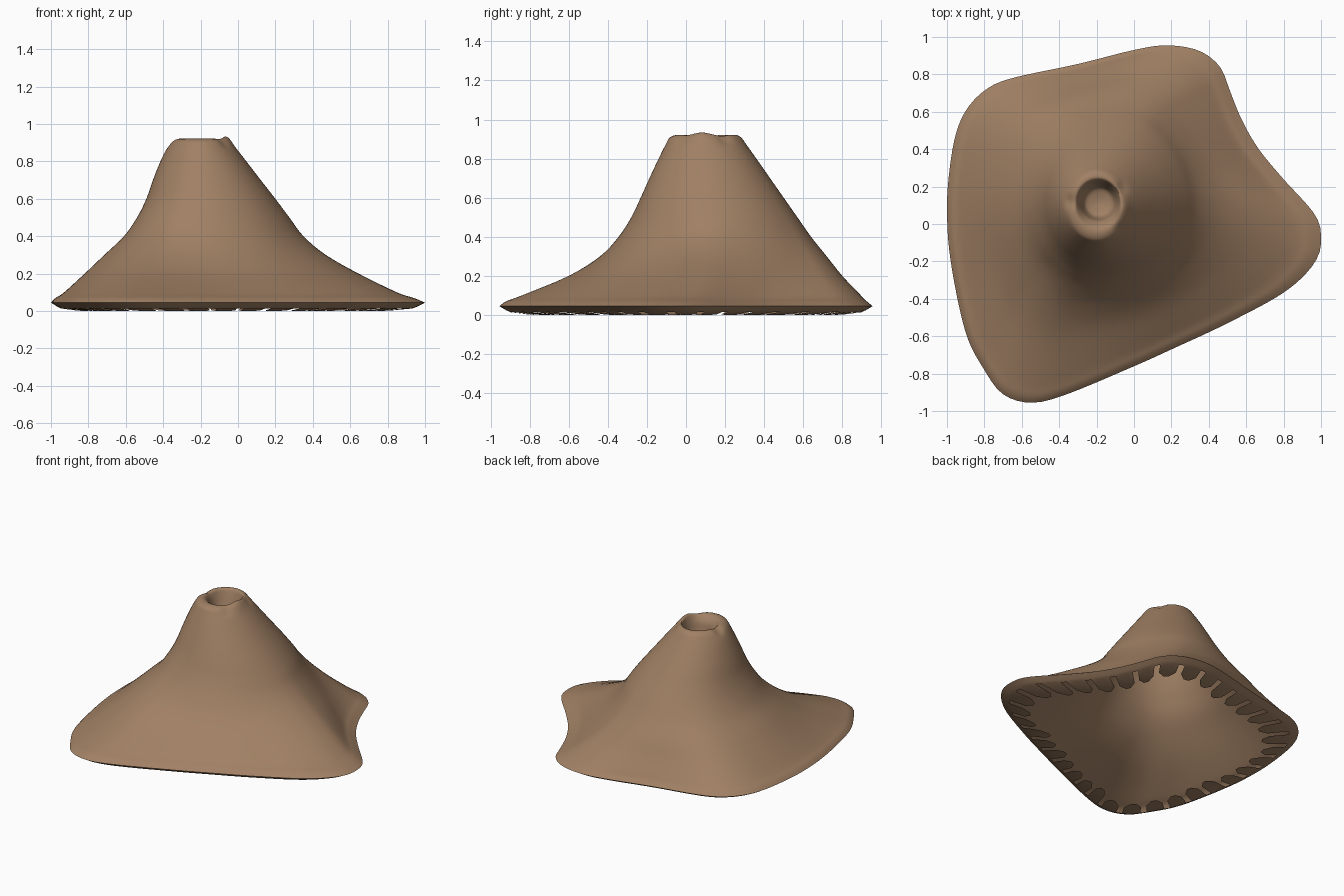
import bpy, bmesh, math, random

if "Cube" in bpy.data.objects:
    bpy.data.objects.remove(bpy.data.objects["Cube"])

random.seed(4)
N = 140                                  # points around each ring

rock = bpy.data.materials.new("brown rock")
rock.diffuse_color = (0.352, 0.216, 0.127, 1)
rock.use_nodes = True
rock.node_tree.nodes["Principled BSDF"].inputs["Base Color"].default_value = rock.diffuse_color


def catmull(p0, p1, p2, p3, t):
    return [0.5 * (2*b + (c - a)*t + (2*a - 5*b + 4*c - d)*t*t + (3*b - a - 3*c + d)*t**3)
            for a, b, c, d in zip(p0, p1, p2, p3)]


def smooth(points, steps, closed):
    n, out = len(points), []
    for i in range(n if closed else n - 1):
        q = [points[(i + k) % n if closed else min(max(i + k, 0), n - 1)] for k in (-1, 0, 1, 2)]
        out += [catmull(*q, s / steps) for s in range(steps)]
    return out if closed else out + [list(points[-1])]


def resample(loop, count):
    loop = loop + [loop[0]]
    dist = [0]
    for a, b in zip(loop, loop[1:]):
        dist.append(dist[-1] + math.dist(a, b))
    out, j = [], 0
    for i in range(count):
        d = dist[-1] * i / count
        while dist[j + 1] <= d:
            j += 1
        t = (d - dist[j]) / (dist[j + 1] - dist[j])
        out.append([a + (b - a) * t for a, b in zip(loop[j], loop[j + 1])])
    return out


def fit(loop):
    """Rescale a loop so it spans -1..1 on both axes."""
    lo = [min(p[k] for p in loop) for k in (0, 1)]
    hi = [max(p[k] for p in loop) for k in (0, 1)]
    return [[2 * (p[k] - lo[k]) / (hi[k] - lo[k]) - 1 for k in (0, 1)] for p in loop]


def finish(bm, name):
    mesh = bpy.data.meshes.new(name)
    bm.to_mesh(mesh)
    bm.free()
    mesh.materials.append(rock)
    ob = bpy.data.objects.new(name, mesh)
    bpy.context.collection.objects.link(ob)
    bpy.ops.object.select_all(action='DESELECT')
    ob.select_set(True)
    bpy.context.view_layer.objects.active = ob
    bpy.ops.object.shade_smooth_by_angle(angle=math.radians(45))


# Foot outline, seen from above
outline = [(1, -.06), (.96, .06), (.79, .25), (.66, .41), (.57, .57), (.51, .72), (.46, .84),
           (.35, .925), (.18, .955), (0, .93), (-.3, .855), (-.65, .78), (-.79, .72), (-.89, .62),
           (-.95, .49), (-.985, .3), (-1, .08), (-.98, -.2), (-.9, -.58), (-.8, -.78),
           (-.7, -.91), (-.55, -.955), (-.36, -.91), (0, -.76), (.2, -.67), (.5, -.53),
           (.81, -.36), (.97, -.2)]
foot = fit(resample(smooth(outline, 6, True), N))
angles = [math.atan2(v, u) for u, v in foot]

# Heights with extents: z, x min, x max, y min, y max, share of the foot outline
levels = [(.045, -1, 1, -.955, .955, 1), (.07, -.975, .94, -.92, .925, .99),
          (.1, -.93, .85, -.84, .895, .93), (.2, -.82, .645, -.6, .8, .68),
          (.3, -.715, .47, -.44, .72, .42), (.4, -.61, .35, -.345, .64, .22),
          (.5, -.54, .275, -.28, .57, .1), (.6, -.49, .2, -.232, .5, .04),
          (.7, -.455, .122, -.187, .43, .01), (.8, -.415, .045, -.14, .36, 0),
          (.87, -.38, -.01, -.105, .31, 0), (.91, -.35, -.045, -.08, .28, 0),
          (.92, -.315, -.07, -.03, .245, 0), (.88, -.295, -.085, .015, .225, 0),
          (.82, -.275, -.1, .03, .205, 0), (.785, -.255, -.12, .05, .185, 0),
          (.77, -.2, -.175, .105, .13, 0)]

# Mountain slopes and crater, one continuous skin
bm = bmesh.new()
rings = []
for z, x0, x1, y0, y1, w in smooth(levels, 4, False):
    bulge = .1 * max(0, 1 - abs(z - .5) / .35)     # fuller shoulder at the front left
    shape = []
    for a, f in zip(angles, foot):
        r = 1 + bulge * max(0, math.cos(a - math.radians(225))) ** 4
        shape.append([c + (g - c) * w for c, g in zip((r * math.cos(a), r * math.sin(a)), f)])
    ring = []
    for u, v in fit(shape):
        x, y = (x0 + x1) / 2 + u * (x1 - x0) / 2, (y0 + y1) / 2 + v * (y1 - y0) / 2
        h = z
        if z > .86:   # small lump and notches on the crater lip
            f = min(1, (z - .86) / .05)
            h += f * .012 * math.exp(-((x + .06)**2 + (y - .08)**2) / .0025)
            for nx, ny in ((-.06, -.03), (-.05, .2), (-.35, .12)):
                h -= f * .018 * math.exp(-((x - nx)**2 + (y - ny)**2) / .0015)
        ring.append(bm.verts.new((x, y, h)))
    rings.append(ring)
for a, b in zip(rings, rings[1:]):
    for i in range(N):
        j = (i + 1) % N
        bm.faces.new((a[i], a[j], b[j], b[i]))
bm.faces.new(rings[-1])
finish(bm, "mountain")

# Folded-under lip with ragged teeth pointing inward
bm = bmesh.new()


def lip_vert(i, s, z):
    u, v = foot[i % N]
    return bm.verts.new((-.1 + (u + .1) * s, v * .955 * s, z))


outer = [lip_vert(i, 1, .045) for i in range(N)]
mid = [lip_vert(i, .965, .025) for i in range(N)]
inner = [lip_vert(i, .94, .014) for i in range(N)]
for a, b in ((outer, mid), (mid, inner)):
    for i in range(N):
        j = (i + 1) % N
        bm.faces.new((a[j], a[i], b[i], b[j]))
for i in range(0, N, 4):
    s = random.uniform(.75, .81)
    tip = [lip_vert(i, s + .05, .003), lip_vert(i + 1, s, 0),
           lip_vert(i + 2, s, 0), lip_vert(i + 3, s + .05, .003)]
    root = [inner[(i + k) % N] for k in range(4)]
    for k in range(3):
        bm.faces.new((root[k + 1], root[k], tip[k], tip[k + 1]))
finish(bm, "base_lip")
